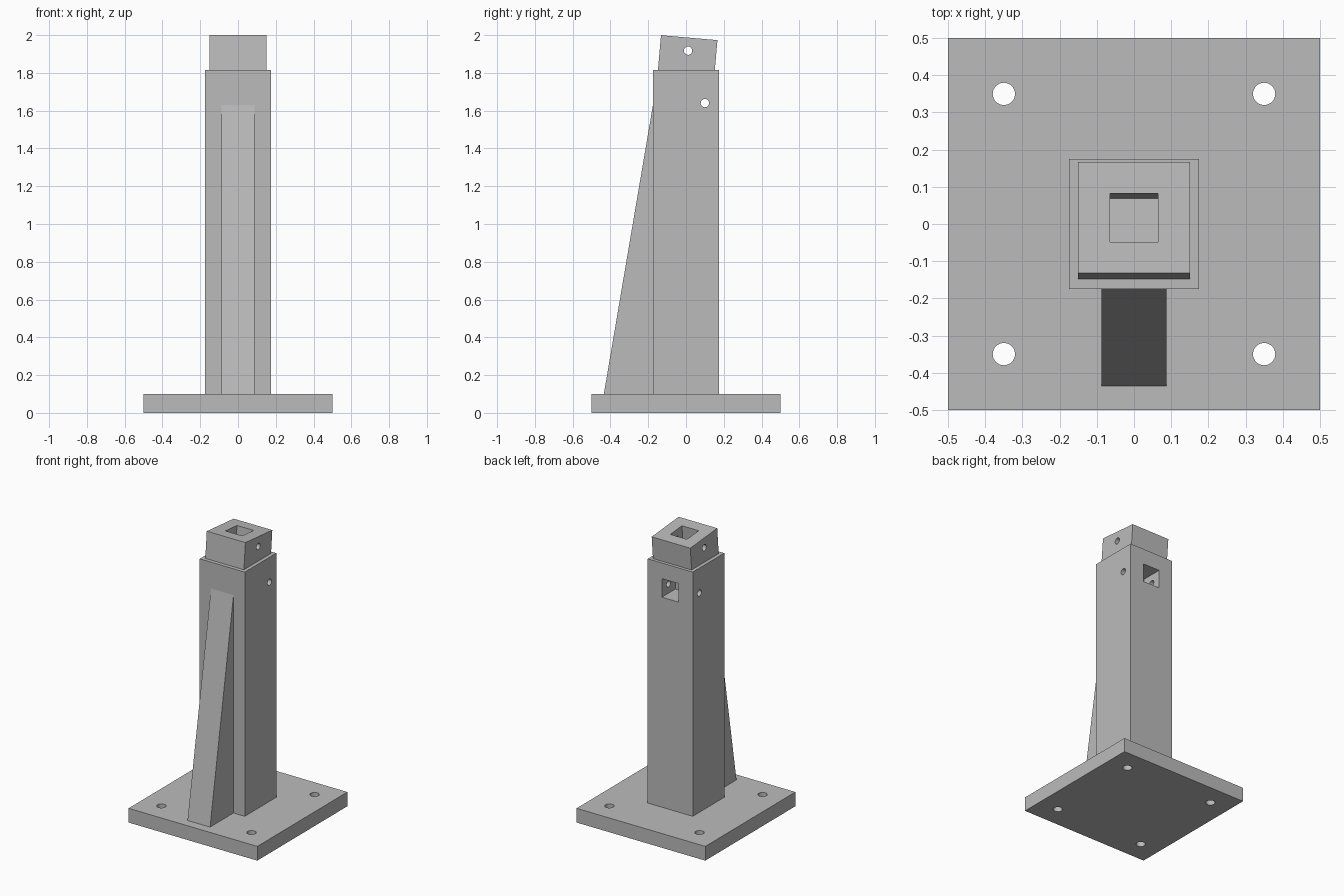
import bpy
import math
from mathutils import Matrix

if "Cube" in bpy.data.objects:
    bpy.data.objects.remove(bpy.data.objects["Cube"])

grey = bpy.data.materials.new("plain grey")
grey.use_nodes = True
COLOUR = (0.5, 0.5, 0.5, 1)
grey.diffuse_color = COLOUR
grey.node_tree.nodes["Principled BSDF"].inputs["Base Color"].default_value = COLOUR


def box(name, low, high):
    """Axis-aligned box between two corners."""
    size = [b - a for a, b in zip(low, high)]
    centre = [(a + b) / 2 for a, b in zip(low, high)]
    bpy.ops.mesh.primitive_cube_add(size=1)
    ob = bpy.context.object
    ob.name = name
    ob.data.transform(Matrix.Translation(centre) @ Matrix.Diagonal((*size, 1)))
    ob.data.materials.append(grey)
    return ob


def rod(name, centre, radius, depth, axis="Z"):
    """Round cutter along one axis."""
    bpy.ops.mesh.primitive_cylinder_add(vertices=32, radius=radius, depth=depth)
    ob = bpy.context.object
    ob.name = name
    turn = Matrix.Rotation(math.pi / 2, 4, "Y") if axis == "X" else Matrix()
    ob.data.transform(Matrix.Translation(centre) @ turn)
    ob.data.materials.append(grey)
    return ob


def cut(target, *cutters):
    """Subtract each cutter from the target, then discard it."""
    for cutter in cutters:
        mod = target.modifiers.new("cut", "BOOLEAN")
        mod.operation = "DIFFERENCE"
        mod.solver = "EXACT"
        mod.object = cutter
        bpy.context.view_layer.objects.active = target
        bpy.ops.object.modifier_apply(modifier=mod.name)
        bpy.data.objects.remove(cutter)


HALF = 0.175      # half width of the column
TOP = 1.815       # top of the column
POCKET = 0.065    # half width of both square pockets
DEPTH = 0.15      # depth of both square pockets
PIN = 0.022       # radius of the cross holes

# Base plate with four bolt holes
plate = box("base_plate", (-0.5, -0.5, 0), (0.5, 0.5, 0.1))
cut(plate, *[rod("bolt_cutter", (x, y, 0.05), 0.03, 0.3)
             for x in (-0.35, 0.35) for y in (-0.35, 0.35)])

# Column with a square pocket in its back and a cross hole through it
column = box("column", (-HALF, -HALF, 0.1), (HALF, HALF, TOP))
cut(column,
    box("pocket_cutter", (-POCKET, HALF - DEPTH, 1.64 - POCKET), (POCKET, 0.3, 1.64 + POCKET)),
    rod("pin_cutter", (0, 0.1, 1.64), PIN, 1, "X"))

# Tilted head with a square pocket in its top and a cross hole
head_top = 0.172
head = box("tilted_head", (-0.15, -0.15, -0.03), (0.15, 0.15, head_top))
cut(head,
    box("pocket_cutter", (-POCKET, -POCKET, head_top - DEPTH), (POCKET, POCKET, 0.3)),
    rod("pin_cutter", (0, 0, head_top - DEPTH / 2 + 0.006), PIN, 1, "X"))
head.data.transform(Matrix.Translation((0, 0.002, TOP)) @ Matrix.Rotation(math.radians(-5), 4, "X"))

# Tapering rib on the front of the column
profile = [(-0.435, 0.1), (-HALF, 0.1), (-HALF, 1.63)]
verts = [(x, y, z) for x in (-0.0875, 0.0875) for y, z in profile]
faces = [(2, 1, 0), (3, 4, 5), (0, 1, 4, 3), (1, 2, 5, 4), (2, 0, 3, 5)]
mesh = bpy.data.meshes.new("front_rib")
mesh.from_pydata(verts, [], faces)
mesh.materials.append(grey)
rib = bpy.data.objects.new("front_rib", mesh)
bpy.context.collection.objects.link(rib)

# Smooth only the round hole walls
for ob in (plate, column, head):
    bpy.ops.object.select_all(action="DESELECT")
    ob.select_set(True)
    bpy.context.view_layer.objects.active = ob
    bpy.ops.object.shade_smooth_by_angle(angle=math.radians(30))
